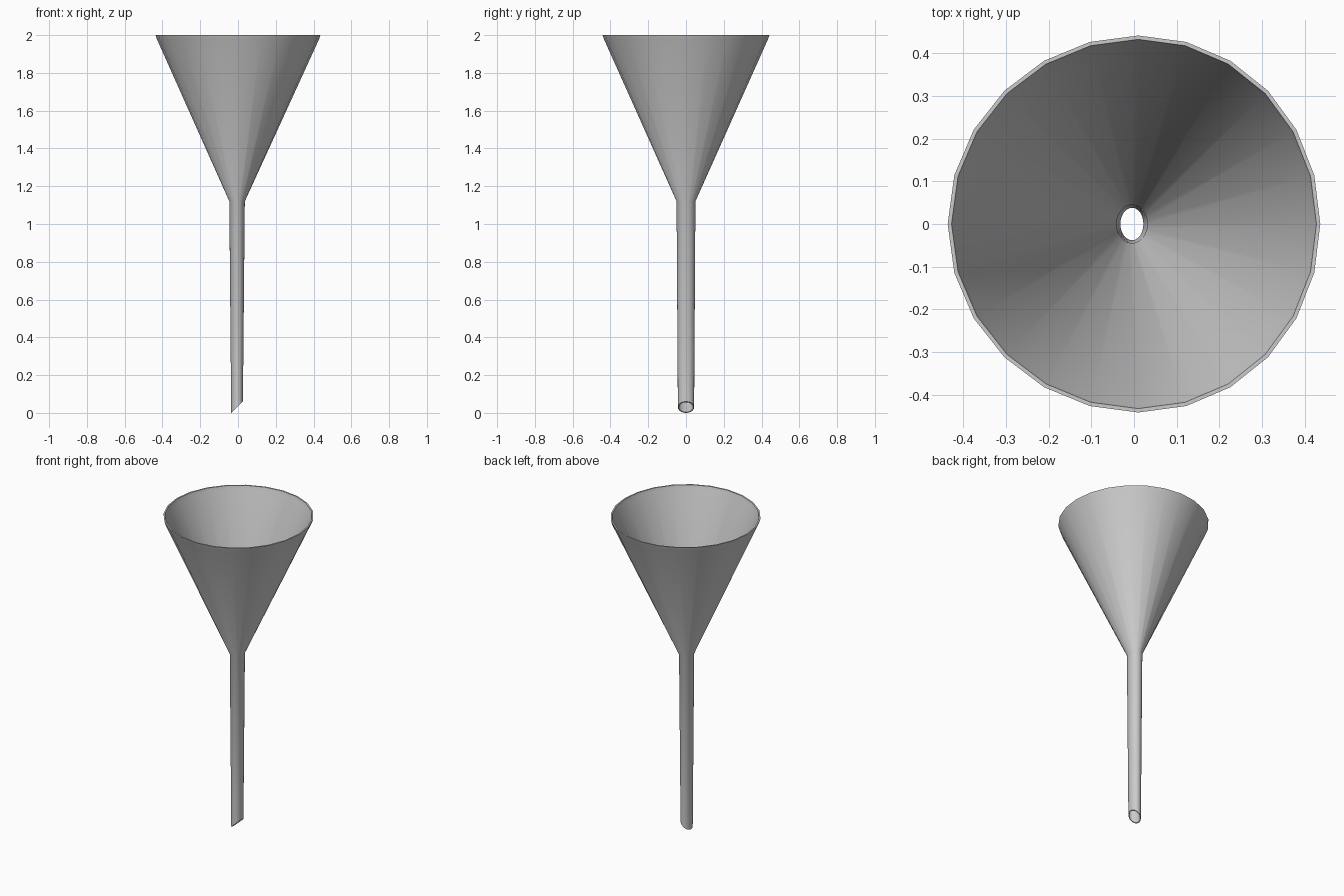
import bpy, bmesh
from math import sin, cos, pi

if "Cube" in bpy.data.objects:
    bpy.data.objects.remove(bpy.data.objects["Cube"])

SIDES = 24

# Closed wall profile: centre x, x radius, y radius, z, rise of the slanted end
PROFILE = [
    (0.0, 0.436, 0.441, 2.00, 0),          # outer rim
    (0.0, 0.430, 0.435, 1.98, 0),
    (-0.005, 0.041, 0.050, 1.12, 0),       # outer neck
    (-0.005, 0.031, 0.043, 0.03, 0.03),    # slanted outlet
    (-0.005, 0.027, 0.038, 0.03, 0.026),   # bore
    (-0.005, 0.036, 0.045, 1.12, 0),       # inner neck
    (0.0, 0.422, 0.427, 1.98, 0),
    (0.0, 0.427, 0.432, 2.00, 0),          # inner rim
]


def ring(bm, cx, rx, ry, z, slant):
    verts = []
    for i in range(SIDES):
        a = 2 * pi * i / SIDES
        skew = 0.01 * rx / 0.436 * sin(a) ** 2   # rim is slightly out of round
        verts.append(bm.verts.new((cx + rx * cos(a) + skew, ry * sin(a),
                                   z + slant * cos(a))))
    return verts


# Cone, stem and outlet as one continuous thin shell
bm = bmesh.new()
rings = [ring(bm, *p) for p in PROFILE]
for a, b in zip(rings, rings[1:] + rings[:1]):
    for i in range(SIDES):
        j = (i + 1) % SIDES
        bm.faces.new((a[i], b[i], b[j], a[j]))
bmesh.ops.recalc_face_normals(bm, faces=bm.faces)

mesh = bpy.data.meshes.new("funnel")
bm.to_mesh(mesh)
bm.free()
funnel = bpy.data.objects.new("funnel", mesh)
bpy.context.collection.objects.link(funnel)
bpy.context.view_layer.objects.active = funnel
funnel.select_set(True)
bpy.ops.object.shade_smooth_by_angle(angle=0.6)
